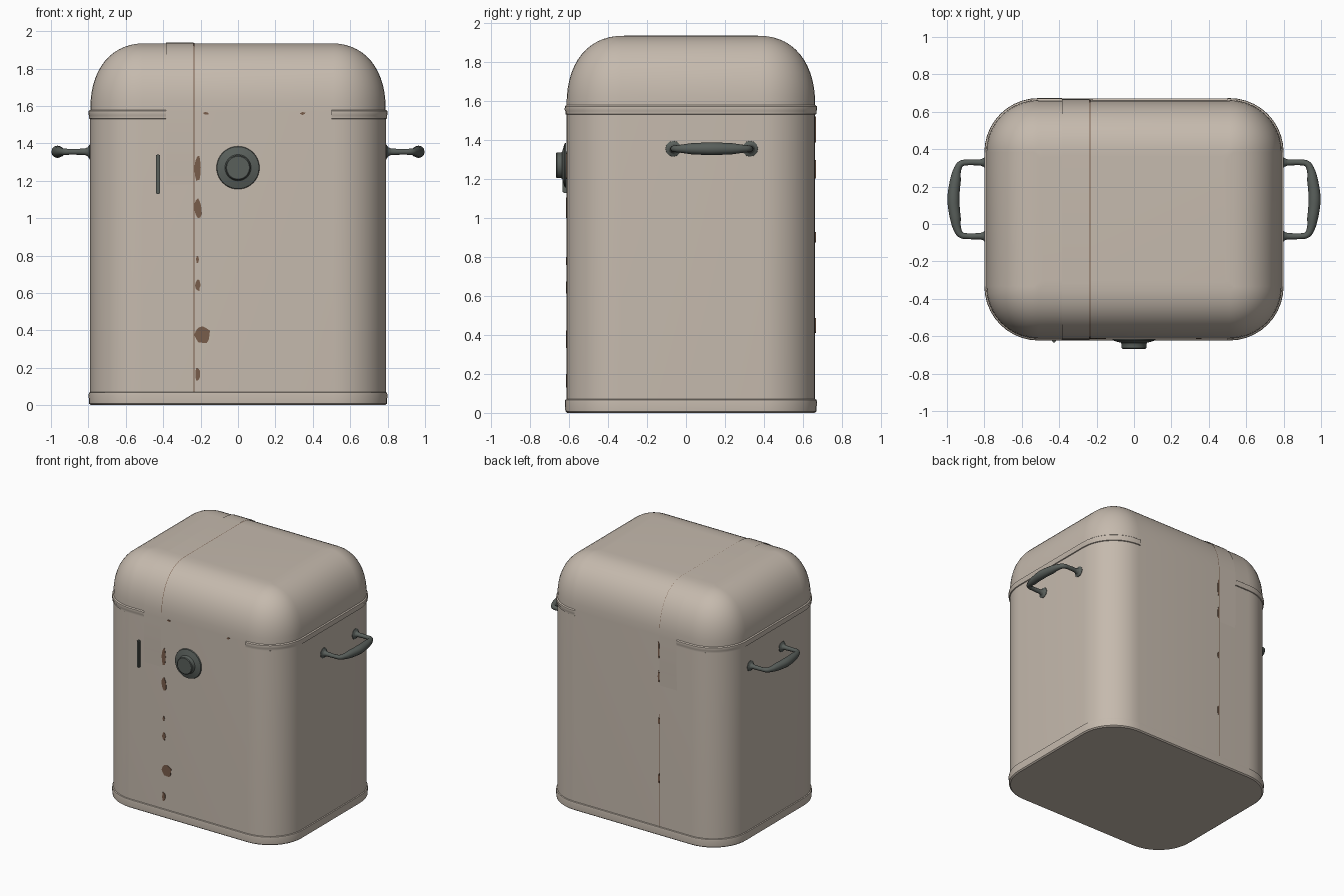
import bpy, bmesh, math, random
from mathutils import Vector, Matrix

random.seed(4)
if "Cube" in bpy.data.objects:
    bpy.data.objects.remove(bpy.data.objects["Cube"], do_unlink=True)

HX, HY, CY, R = 0.79, 0.638, 0.025, 0.28
TOP, SHOULDER, INSET = 1.935, 1.57, 0.30


def material(name, color):
    m = bpy.data.materials.new(name)
    m.use_nodes = True
    m.diffuse_color = (*color, 1)
    m.node_tree.nodes["Principled BSDF"].inputs["Base Color"].default_value = (*color, 1)
    return m


CREAM = material("cream enamel", (0.56, 0.49, 0.42))
IRON = material("dark iron", (0.10, 0.115, 0.105))
RUST = material("rust brown", (0.19, 0.11, 0.07))


def smooth(ob):
    bpy.ops.object.select_all(action='DESELECT')
    ob.select_set(True)
    bpy.context.view_layer.objects.active = ob
    bpy.ops.object.shade_smooth_by_angle(angle=math.radians(35))


def finish(bm, name, mat):
    bmesh.ops.recalc_face_normals(bm, faces=bm.faces)
    me = bpy.data.meshes.new(name)
    bm.to_mesh(me)
    bm.free()
    me.materials.append(mat)
    ob = bpy.data.objects.new(name, me)
    bpy.context.collection.objects.link(ob)
    smooth(ob)
    return ob


def ring(bm, z, out, seg=10):
    """Rounded rectangle, grown outward by out."""
    hx, hy, r = HX + out, HY + out, max(R + out, 0.02)
    verts = []
    for k, (sx, sy) in enumerate([(1, 1), (-1, 1), (-1, -1), (1, -1)]):
        for i in range(seg + 1):
            a = math.pi / 2 * (k + i / seg)
            verts.append(bm.verts.new((sx * (hx - r) + r * math.cos(a),
                                       CY + sy * (hy - r) + r * math.sin(a), z)))
    return verts


def shell(name, levels, mat, x_min=None, x_max=None):
    """Stack of rounded rectangles, optionally trimmed to a slice in x."""
    bm = bmesh.new()
    rings = [ring(bm, z, o) for z, o in levels]
    for a, b in zip(rings, rings[1:]):
        n = len(a)
        for i in range(n):
            bm.faces.new((a[i], a[(i + 1) % n], b[(i + 1) % n], b[i]))
    bm.faces.new(rings[0][::-1])
    bm.faces.new(rings[-1])
    bmesh.ops.recalc_face_normals(bm, faces=bm.faces)
    for x, side in ((x_min, -1), (x_max, 1)):
        if x is not None:
            bmesh.ops.bisect_plane(bm, geom=bm.verts[:] + bm.edges[:] + bm.faces[:],
                                   plane_co=(x, 0, 0), plane_no=(side, 0, 0), clear_outer=True)
    return finish(bm, name, mat)


def dome(lift=0.0, steps=14):
    """Levels of the domed lid, with a slightly squared curve."""
    out = []
    for i in range(steps + 1):
        t = math.pi / 2 * i / steps
        c, s = max(math.cos(t), 0) ** 0.87, math.sin(t) ** 0.87
        out.append((SHOULDER + (TOP - SHOULDER + lift) * s, lift - INSET * (1 - c)))
    return out


# Body with domed top
shell("body", [(0.02, 0)] + dome(), CREAM)

# Base rim
shell("base_rim", [(0, -0.004), (0.008, 0.006), (0.055, 0.009), (0.067, 0.007), (0.07, 0)], CREAM)

# Lid band on each side, stopping short of the middle
band = [(1.53, 0), (1.533, 0.006), (1.548, 0.006), (1.556, 0.010), (1.573, 0.008), (1.58, -0.001)]
shell("lid_band_right", band, CREAM, x_max=-0.385)
shell("lid_band_left", band, CREAM, x_min=0.5)

# Raised strip fading into the wall, and the seam beside it
shell("hinge_strip", [(0.1, -0.002), (1.1, -0.002), (1.3, 0.003)] + dome(0.004), CREAM, -0.385, -0.237)
shell("seam", [(0.07, 0.001)] + dome(0.002), RUST, -0.237, -0.2335)


def patch(name, x, z, w, h, front=True):
    """Ragged thin plate on the front or back wall."""
    bm = bmesh.new()
    y = CY - HY - 0.003 if front else CY + HY + 0.003
    verts = []
    for i in range(12):
        a = math.tau * i / 12
        k = random.uniform(0.75, 1.1)
        verts.append(bm.verts.new((max(x + w * k * math.cos(a), -0.234), y, z + h * k * math.sin(a))))
    face = bm.faces.new(verts)
    ext = bmesh.ops.extrude_face_region(bm, geom=[face])
    for v in ext["geom"]:
        if isinstance(v, bmesh.types.BMVert):
            v.co.y += 0.004 if front else -0.004
    return finish(bm, name, RUST)


# Rust patches along the seam
for i, (x, z, w, h) in enumerate([
        (-0.214, 1.27, 0.018, 0.08), (-0.213, 1.05, 0.022, 0.052), (-0.217, 0.78, 0.009, 0.02),
        (-0.215, 0.64, 0.015, 0.032), (-0.19, 0.375, 0.048, 0.05), (-0.216, 0.165, 0.016, 0.036),
        (-0.17, 1.56, 0.016, 0.007), (0.345, 1.56, 0.016, 0.007)]):
    patch(f"front_rust_{i + 1}", x, z, w, h)
for i, (z, h) in enumerate([(1.45, 0.08), (1.25, 0.05), (0.9, 0.03), (0.45, 0.04)]):
    patch(f"back_rust_{i + 1}", -0.228, z, 0.008, h, front=False)

# Round knob on the front
bm = bmesh.new()
profile = [(0, 0.002), (0.115, 0.002), (0.112, 0.010), (0.085, 0.018), (0.07, 0.022),
           (0.066, 0.028), (0.066, 0.050), (0.061, 0.054), (0, 0.054)]
pv = [bm.verts.new((r, CY - HY - d, 1.27)) for r, d in profile]
edges = [bm.edges.new(p) for p in zip(pv, pv[1:])]
bmesh.ops.spin(bm, geom=pv + edges, cent=(0, 0, 1.27), axis=(0, 1, 0),
               angle=math.tau, steps=40, use_duplicate=False)
bmesh.ops.remove_doubles(bm, verts=bm.verts, dist=0.0005)
finish(bm, "knob", IRON)

# Slim upright latch beside the knob
bm = bmesh.new()
bmesh.ops.create_cube(bm, size=1, matrix=Matrix.Translation((-0.428, CY - HY - 0.008, 1.235))
                      @ Matrix.Diagonal((0.02, 0.024, 0.212, 1)))
bmesh.ops.bevel(bm, geom=bm.edges[:], offset=0.004, segments=2, affect='EDGES')
finish(bm, "latch", IRON)

# Side handles: half a path, mirrored about its middle
HALF = [(0.78, 0.197, 0.043), (0.793, 0.197, 0.040), (0.803, 0.197, 0.024), (0.82, 0.197, 0.017),
        (0.89, 0.197, 0.015), (0.925, 0.190, 0.017), (0.942, 0.165, 0.020), (0.955, 0.10, 0.029)]
path = [(x, -d, r) for x, d, r in HALF] + [(0.965, 0, 0.033)] + [(x, d, r) for x, d, r in HALF[::-1]]
for side, label in ((1, "left"), (-1, "right")):
    cu = bpy.data.curves.new(label + "_handle", 'CURVE')
    cu.dimensions = '3D'
    cu.bevel_depth = 1
    cu.bevel_resolution = 4
    cu.resolution_u = 5
    cu.use_fill_caps = True
    sp = cu.splines.new('BEZIER')
    sp.bezier_points.add(len(path) - 1)
    for p, (x, d, r) in zip(sp.bezier_points, path):
        p.co = Vector((side * x, 0.132 + d, 1.355))
        p.radius = r
        p.handle_left_type = p.handle_right_type = 'AUTO'
    cu.materials.append(IRON)
    ob = bpy.data.objects.new(label + "_handle", cu)
    bpy.context.collection.objects.link(ob)
    bpy.ops.object.select_all(action='DESELECT')
    ob.select_set(True)
    bpy.context.view_layer.objects.active = ob
    bpy.ops.object.convert(target='MESH')
    smooth(bpy.context.view_layer.objects.active)
